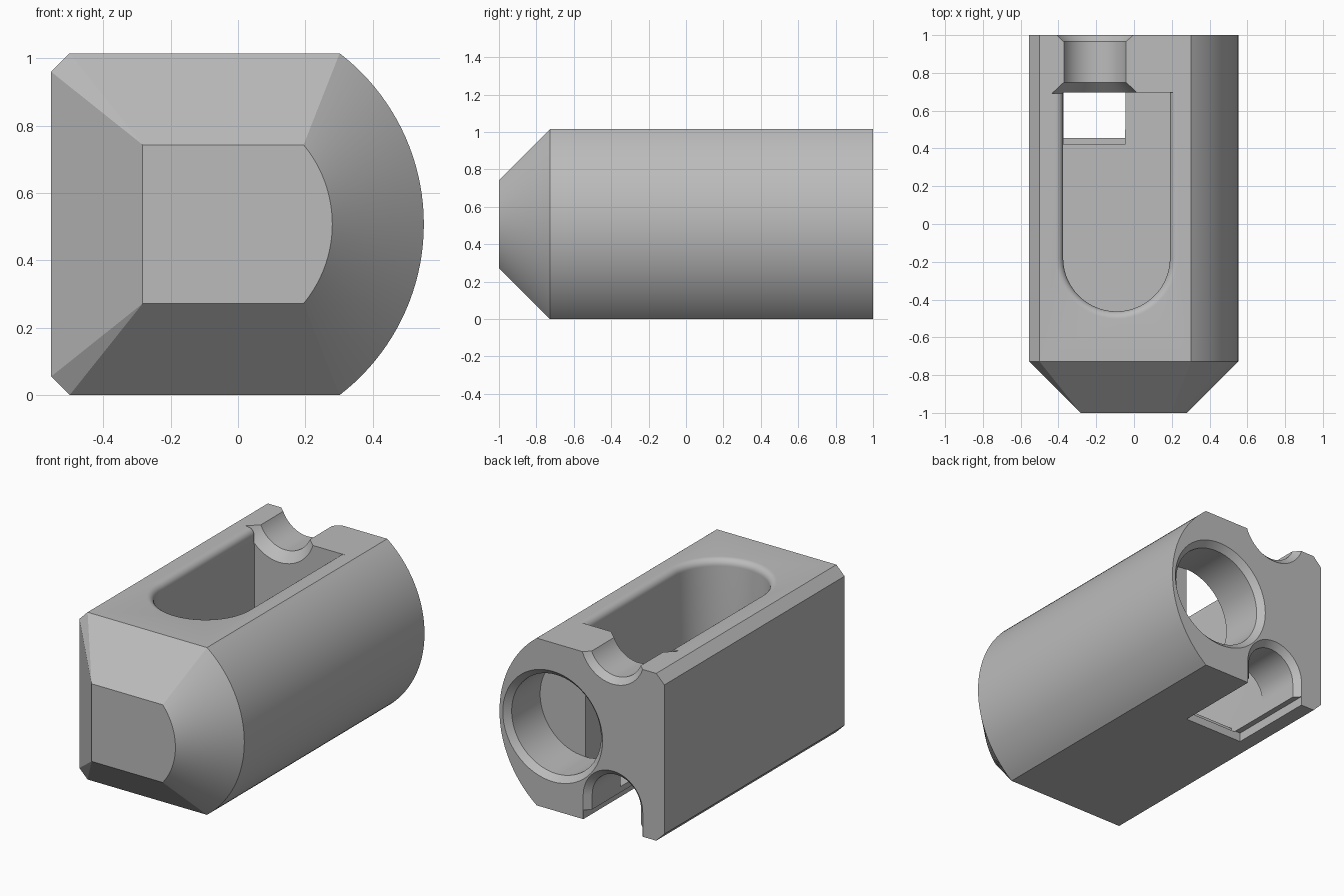
import bpy, bmesh, math

if "Cube" in bpy.data.objects:
    bpy.data.objects.remove(bpy.data.objects["Cube"])

TOP = 1.015
MID = TOP / 2

grey = bpy.data.materials.new("plain grey")
grey.use_nodes = True
grey.diffuse_color = (0.5, 0.5, 0.5, 1)
grey.node_tree.nodes["Principled BSDF"].inputs["Base Color"].default_value = (0.5, 0.5, 0.5, 1)


def loft(name, sections):
    """Closed solid through matching rings of points."""
    bm = bmesh.new()
    rings = [[bm.verts.new(p) for p in ring] for ring in sections]
    n = len(rings[0])
    for a, b in zip(rings, rings[1:]):
        for i in range(n):
            j = (i + 1) % n
            bm.faces.new((a[i], a[j], b[j], b[i]))
    bm.faces.new(rings[0])
    bm.faces.new(rings[-1])
    bmesh.ops.remove_doubles(bm, verts=bm.verts, dist=0.0005)
    bmesh.ops.recalc_face_normals(bm, faces=bm.faces)
    mesh = bpy.data.meshes.new(name)
    bm.to_mesh(mesh)
    bm.free()
    mesh.materials.append(grey)
    obj = bpy.data.objects.new(name, mesh)
    bpy.context.collection.objects.link(obj)
    return obj


def arc(cx, cz, r, start, end, steps):
    return [(cx + r * math.cos(start + (end - start) * i / steps),
             cz + r * math.sin(start + (end - start) * i / steps)) for i in range(steps + 1)]


def at_y(points, y):
    return [(x, y, z) for x, z in points]


# Body: one round side, one flat side with bevelled corners, tapered front
def body_ring(y, inset, bevel):
    left, low, high = -0.555 + inset, inset, TOP - inset
    r = 0.64 - inset
    swing = math.asin((MID - inset) / r)
    ring = arc(-0.088, MID, r, -swing, swing, 40)
    ring += [(left + bevel, high), (left, high - bevel), (left, low + bevel), (left + bevel, low)]
    return at_y(ring, y)


body = loft("body", [body_ring(1, 0, 0.055), body_ring(-0.728, 0, 0.055), body_ring(-1, 0.272, 0)])


# Main pocket with a rounded front end and a softened rim
def pocket_ring(z, grow):
    ring = arc(-0.0925, -0.18, 0.2825 + grow, math.pi, 2 * math.pi, 40)
    ring = [(-0.375 - grow, 0.695)] + ring + [(0.19 + grow, 0.695)]
    return [(x, y, z) for x, y in ring]


RIM = 0.04
rim_rings = []
for i in range(7):
    a = i / 6 * math.pi / 2
    rim_rings.append(pocket_ring(TOP - RIM + RIM * math.sin(a), RIM * (1 - math.cos(a))))
pocket = loft("pocket_cutter", [pocket_ring(0.09, 0)] + rim_rings + [pocket_ring(1.1, RIM)])


# Round bores along y, given as (y, radius) steps
def bore(name, x, z, steps):
    return loft(name, [at_y(arc(x, z, r, 0, 2 * math.pi, 64)[:-1], y) for y, r in steps])


rear_bore = bore("rear_bore_cutter", 0.195, MID,
                 [(0.692, 0.3), (0.965, 0.3), (1, 0.335), (1.02, 0.355)])
top_groove = bore("top_groove_cutter", -0.207, 1.087,
                  [(0.69, 0.24), (0.75, 0.18), (0.965, 0.18), (1, 0.215), (1.02, 0.235)])


# Arched slot through the lower rear
def arch_ring(y, r):
    return at_y([(-0.21 + r, -0.1)] + arc(-0.21, 0.145, r, 0, math.pi, 32) + [(-0.21 - r, -0.1)], y)


def box_ring(y, z0, z1, half):
    return at_y([(-0.21 - half, z0), (-0.21 + half, z0), (-0.21 + half, z1), (-0.21 - half, z1)], y)


arch = loft("arch_cutter", [arch_ring(0.5, 0.164), arch_ring(0.965, 0.164),
                            arch_ring(1, 0.2), arch_ring(1.02, 0.22)])
floor_step = loft("floor_step_cutter", [box_ring(0.42, 0.05, 0.2, 0.163), box_ring(0.6, 0.05, 0.2, 0.163)])
underside_recess = loft("underside_recess_cutter", [box_ring(0.455, -0.1, 0.055, 0.199),
                                                    box_ring(1.05, -0.1, 0.055, 0.199)])

# Cut everything out of the body
cutters = [pocket, rear_bore, top_groove, arch, floor_step, underside_recess]
for cutter in cutters:
    mod = body.modifiers.new(cutter.name, "BOOLEAN")
    mod.operation = "DIFFERENCE"
    mod.solver = "EXACT"
    mod.object = cutter

bpy.ops.object.select_all(action="DESELECT")
body.select_set(True)
bpy.context.view_layer.objects.active = body
for cutter in cutters:
    bpy.ops.object.modifier_apply(modifier=cutter.name)
    bpy.data.objects.remove(cutter)

bpy.ops.object.shade_smooth_by_angle(angle=math.radians(25))
